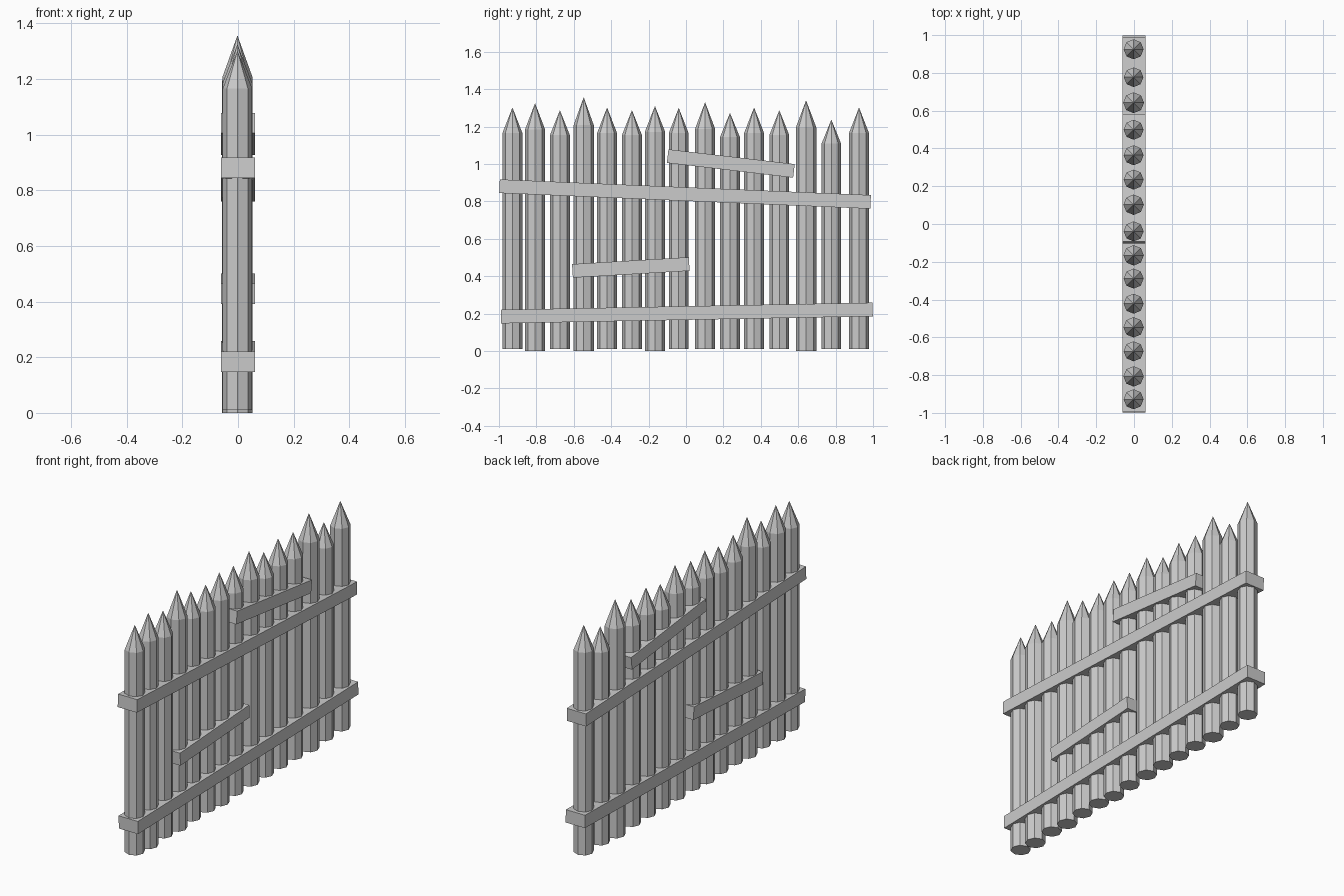
import bpy, bmesh
from math import cos, sin, pi, atan2, hypot

if "Cube" in bpy.data.objects:
    bpy.data.objects.remove(bpy.data.objects["Cube"])

SIDES = 8


def finish(name, bm):
    bmesh.ops.recalc_face_normals(bm, faces=bm.faces)
    mesh = bpy.data.meshes.new(name)
    bm.to_mesh(mesh)
    bm.free()
    ob = bpy.data.objects.new(name, mesh)
    bpy.context.collection.objects.link(ob)
    return ob


def stake(name, y, base, shoulder, tip, r):
    """Octagonal post with a conical point."""
    bm = bmesh.new()
    rings = []
    for z in (base, shoulder):
        rings.append([bm.verts.new((r * cos(2 * pi * i / SIDES),
                                    r * sin(2 * pi * i / SIDES), z))
                      for i in range(SIDES)])
    low, high = rings
    apex = bm.verts.new((0, 0, tip))
    bm.faces.new(low)
    for i in range(SIDES):
        j = (i + 1) % SIDES
        bm.faces.new((low[i], low[j], high[j], high[i]))
        bm.faces.new((high[i], high[j], apex))
    ob = finish(name, bm)
    ob.location = (-0.002, y, 0)
    return ob


def rail(name, start, end, height=0.073, depth=0.121):
    """Plank running between two (y, z) end centres."""
    dy, dz = end[0] - start[0], end[1] - start[1]
    bm = bmesh.new()
    bmesh.ops.create_cube(bm, size=1)
    bmesh.ops.scale(bm, vec=(depth, hypot(dy, dz), height), verts=bm.verts)
    ob = finish(name, bm)
    ob.location = (0, (start[0] + end[0]) / 2, (start[1] + end[1]) / 2)
    ob.rotation_euler.x = atan2(dz, dy)
    return ob


# Stakes: y position, tip height, radius
stakes = [(-0.928, 1.302, 0.053), (-0.807, 1.325, 0.054), (-0.674, 1.287, 0.053),
          (-0.547, 1.357, 0.054), (-0.422, 1.302, 0.053), (-0.289, 1.288, 0.053),
          (-0.166, 1.310, 0.054), (-0.039, 1.300, 0.053), (0.102, 1.330, 0.054),
          (0.235, 1.273, 0.053), (0.364, 1.302, 0.053), (0.499, 1.287, 0.053),
          (0.642, 1.340, 0.055), (0.777, 1.237, 0.052), (0.925, 1.302, 0.053)]
for n, (y, tip, r) in enumerate(stakes):
    base = 0.0 if r > 0.0535 and tip != 1.330 else 0.01
    point = 0.128 + 0.25 * max(tip - 1.27, 0)
    stake(f"stake_{n + 1:02d}", y, base, tip - point, tip, r)

# Long rails and short repair planks
rail("upper_rail", (-0.997, 0.881), (0.987, 0.797))
rail("lower_rail", (-0.989, 0.184), (0.998, 0.222))
rail("upper_short_plank", (-0.098, 1.042), (0.577, 0.963))
rail("lower_short_plank", (-0.607, 0.428), (0.017, 0.465))
